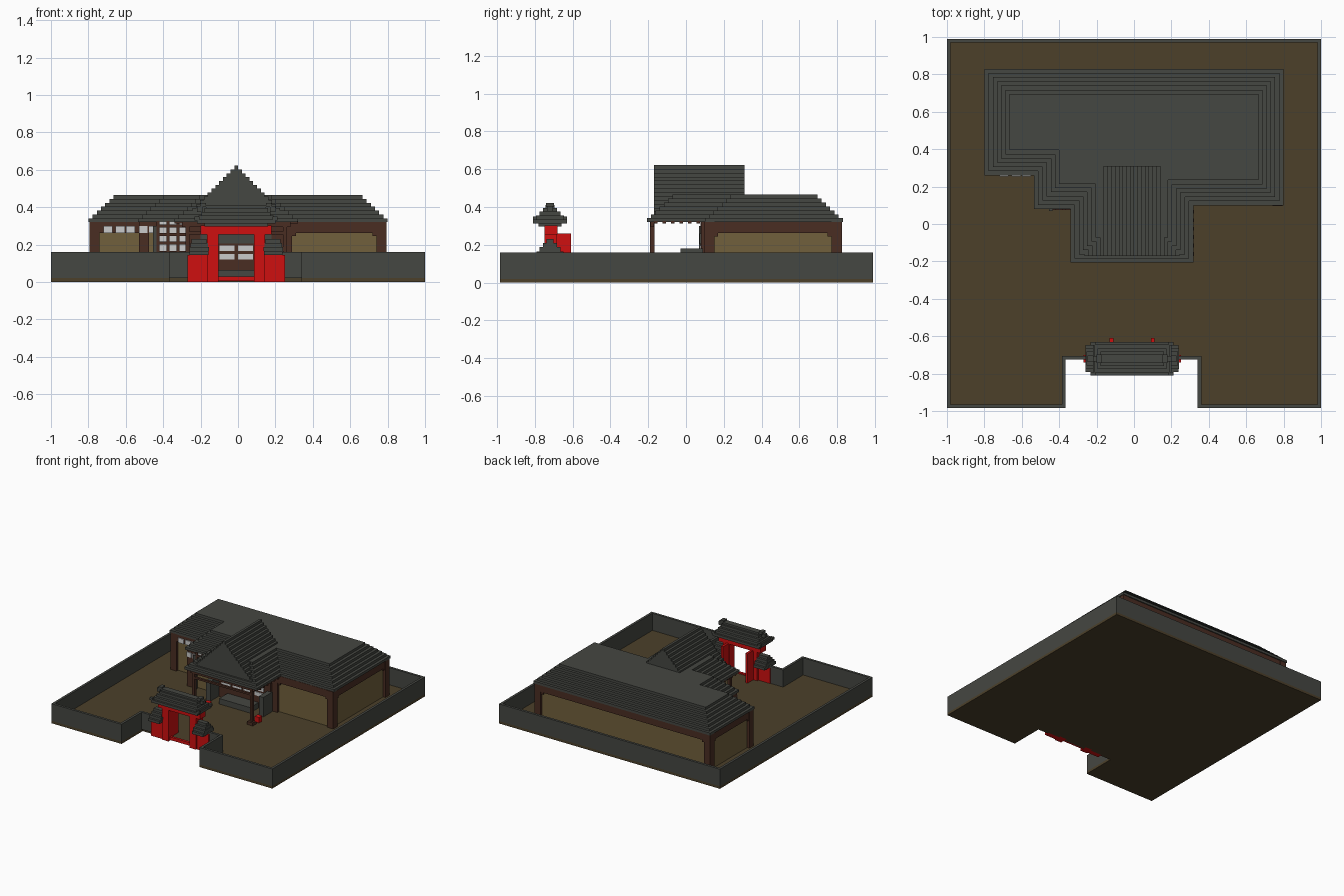
import bpy, bmesh

if "Cube" in bpy.data.objects:
    bpy.data.objects.remove(bpy.data.objects["Cube"])

def mat(name, r, g, b):
    m = bpy.data.materials.new(name)
    m.diffuse_color = (r, g, b, 1)
    m.use_nodes = True
    m.node_tree.nodes["Principled BSDF"].inputs["Base Color"].default_value = m.diffuse_color
    return m

STONE = mat("grey stone", .060, .063, .054)
EARTH = mat("brown earth", .072, .051, .023)
PLASTER = mat("tan plaster", .165, .118, .045)
WOOD = mat("dark wood", .068, .026, .016)
RED = mat("red paint", .62, .005, .005)
PAPER = mat("pale paper", .60, .60, .60)
CX = -.01          # centre line of porch and gate

def finish(name, bm, m):
    bmesh.ops.recalc_face_normals(bm, faces=bm.faces)
    me = bpy.data.meshes.new(name)
    bm.to_mesh(me)
    bm.free()
    me.materials.append(m)
    ob = bpy.data.objects.new(name, me)
    bpy.context.collection.objects.link(ob)
    return ob

def add_prism(bm, pts, z0, z1):
    lo = [bm.verts.new((x, y, z0)) for x, y in pts]
    hi = [bm.verts.new((x, y, z1)) for x, y in pts]
    n = len(pts)
    bm.faces.new(lo[::-1])
    bm.faces.new(hi)
    for i in range(n):
        j = (i + 1) % n
        bm.faces.new((lo[i], lo[j], hi[j], hi[i]))

def rect(x0, x1, y0, y1):
    return [(x0, y0), (x1, y0), (x1, y1), (x0, y1)]

def prisms(name, m, layers):
    """One object from several (outline, z0, z1) slabs."""
    bm = bmesh.new()
    for pts, z0, z1 in layers:
        add_prism(bm, pts, z0, z1)
    return finish(name, bm, m)

def boxes(name, m, *bs):
    return prisms(name, m, [(rect(*b[:4]), b[4], b[5]) for b in bs])

def pair(name, m, *bs):
    """Boxes mirrored across the gate centre line."""
    return boxes(name, m, *bs, *[(2*CX - b[1], 2*CX - b[0], *b[2:]) for b in bs])

def inset(pts, d):
    """Inset a counter-clockwise right-angled outline."""
    out = []
    for i, (x, y) in enumerate(pts):
        p, q = pts[i - 1], pts[(i + 1) % len(pts)]
        dx = dy = 0
        for ax, ay in ((x - p[0], y - p[1]), (q[0] - x, q[1] - y)):
            if abs(ax) > abs(ay):
                dy += d if ax > 0 else -d
            else:
                dx += -d if ay > 0 else d
        out.append((x + dx, y + dy))
    return out

# Ground and boundary wall with front notch
yard = [(-1, -.985), (-.365, -.985), (-.365, -.71), (.34, -.71), (.34, -.985),
        (1, -.985), (1, .99), (-1, .99)]
prisms("ground", EARTH, [(yard, 0, .02)])
T = .02
boxes("boundary_wall", STONE,
      (-1, -1+T, -.985, .99, .02, .16), (1-T, 1, -.985, .99, .02, .16),
      (-1+T, 1-T, .99-T, .99, .02, .16),
      (-1+T, -.365, -.985, -.985+T, .02, .16), (.34, 1-T, -.985, -.985+T, .02, .16),
      (-.385, -.365, -.985+T, -.71, .02, .16), (.34, .36, -.985+T, -.71, .02, .16),
      (-.385, -.25, -.725, -.705, .02, .16), (.23, .36, -.725, -.705, .02, .16))

# House body: plaster core, wood top beam, corner posts
house = [(-.795, .26), (-.53, .26), (-.53, .095), (.795, .095), (.795, .825), (-.795, .825)]
prisms("house_walls", PLASTER, [(inset(house, .02), .02, .32)])
prisms("top_beam", WOOD, [(inset(house, .003), .262, .322)])
P = .055
boxes("house_posts", WOOD,
      *[(x, x+P, y, y+P, .02, .322) for x, y in
        ((-.795, .26), (-.53, .095), (.74, .095), (.74, .77), (-.795, .77), (.235, .095))])
# Small braces rounding the panel corners
boxes("panel_braces", WOOD,
      *[(x, x+.02, .81, .82, .245, .265) for x in (-.74, .72)],
      *[(x, x+.02, .1, .11, .245, .265) for x in (.29, .72)],
      *[(x, x+.01, y, y+.02, .245, .265) for x, ys in ((.78, (.15, .75)), (-.79, (.315, .75)))
        for y in ys])

# High paper windows in the left wing
boxes("wing_windows", PAPER,
      *[(x, x+.05, .253, .26, .262, .30) for x in (-.72, -.655, -.60)],
      *[(x, x+.045, .088, .095, .262, .30) for x in (-.58+.05, -.475)])

# Lattice window left of the porch
boxes("lattice_paper", PAPER, (-.43, -.27, .085, .094, .16, .325))
boxes("lattice_bars", WOOD,
      *[(x, x+.016, .076, .09, .15, .325) for x in (-.436, -.383, -.328, -.275)],
      *[(-.436, -.26, .076, .09, z, z+.016) for z in (.15, .2, .245, .29)])
boxes("lattice_sill", STONE, (-.455, -.436, .07, .1, .02, .3))

# Entrance inside the porch
boxes("entrance_wall", WOOD, (-.26, .24, .08, .1, .02, .32))
boxes("entrance_panes", PAPER,
      *[(-.2 + i*.1, -.12 + i*.1, .073, .082, z, z+.03) for i in range(4) for z in (.12, .165)])
boxes("entrance_upper_panel", STONE, (-.2, .18, .072, .082, .205, .26))
boxes("entrance_step", STONE, (-.15, .13, -.03, .08, .02, .065))
pair("porch_side_blocks", STONE, (.21, .25, -.03, .09, .02, .18))

# Porch posts with feet, beams and rafters
pair("porch_posts", WOOD, (.24, .262, -.19, -.168, .02, .325),
     (.225, .277, -.205, -.153, .02, .045))
boxes("porch_beams", WOOD, (-.3, .28, -.188, -.17, .295, .322),
      (-.28, .26, -.188, -.17, .255, .27))
pair("porch_side_rafters", WOOD,
     *[(.25, .32, -.17 + i*.045, -.15 + i*.045, .312, .325) for i in range(6)])
boxes("red_lanterns", RED, (.27, .31, -.17, -.13, .04, .085), (-.18, -.14, -.18, -.14, .04, .085))

# Stepped main roof, including the porch arm
eave = [(-.8, .26), (-.535, .26), (-.535, .08), (-.34, .08), (-.34, -.207), (.317, -.207),
        (.317, .1), (.8, .1), (.8, .83), (-.8, .83)]
S = .0207
prisms("main_roof", STONE,
       [(inset(eave, .0225*i), .32 + S*i, .32 + S*(i+1)) for i in range(7)])

# Stepped porch gable
N = 13
prisms("porch_gable", STONE,
       [(rect(CX - .01 - .0203*(N-1-i), CX + .01 + .0203*(N-1-i), -.17, .31),
         .355 + .0205*i, .355 + .0205*(i+1)) for i in range(N)])

# Gate frame, side walls and open door leaves
GY = -.72
pair("gate_pillars", RED, (.085, .145, GY-.03, GY+.035, 0, .262))
boxes("gate_beam", RED, (-.2, .18, GY-.03, GY+.04, .255, .302))
pair("gate_side_walls", RED, (.14, .25, GY-.02, GY+.02, 0, .145))
boxes("gate_threshold", RED, (-.16, .1, GY-.01, GY+.01, .005, .03))
pair("gate_doors", RED, (.09, .11, GY, -.61, .02, .26))

# Gate roof, built of stepped slabs with upturned ends
def slabs(cx, steps, end):
    tops = [s[0] for s in steps[1:]] + [end]
    return [(rect(cx-hx, cx+hx, GY-hy, GY+hy), z, t) for (z, hx, hy), t in zip(steps, tops)]

prisms("gate_roof", STONE, slabs(CX, [
    (.297, .17, .06), (.313, .21, .09), (.335, .2, .075), (.355, .185, .055),
    (.375, .17, .038), (.395, .16, .024)], .41))
pair("gate_roof_horns", STONE, (.15, .18, GY-.022, GY+.022, .40, .422),
     (.17, .2, GY-.015, GY+.015, .375, .405),
     (.185, .212, GY-.09, GY-.07, .33, .35), (.185, .212, GY+.07, GY+.09, .33, .35))
side = [(.143, .05, .072), (.165, .052, .055), (.187, .047, .037), (.209, .04, .018)]
for n, cx in (("left", CX - .198), ("right", CX + .198)):
    prisms("gate_%s_side_roof" % n, STONE, slabs(cx, side, .23))
